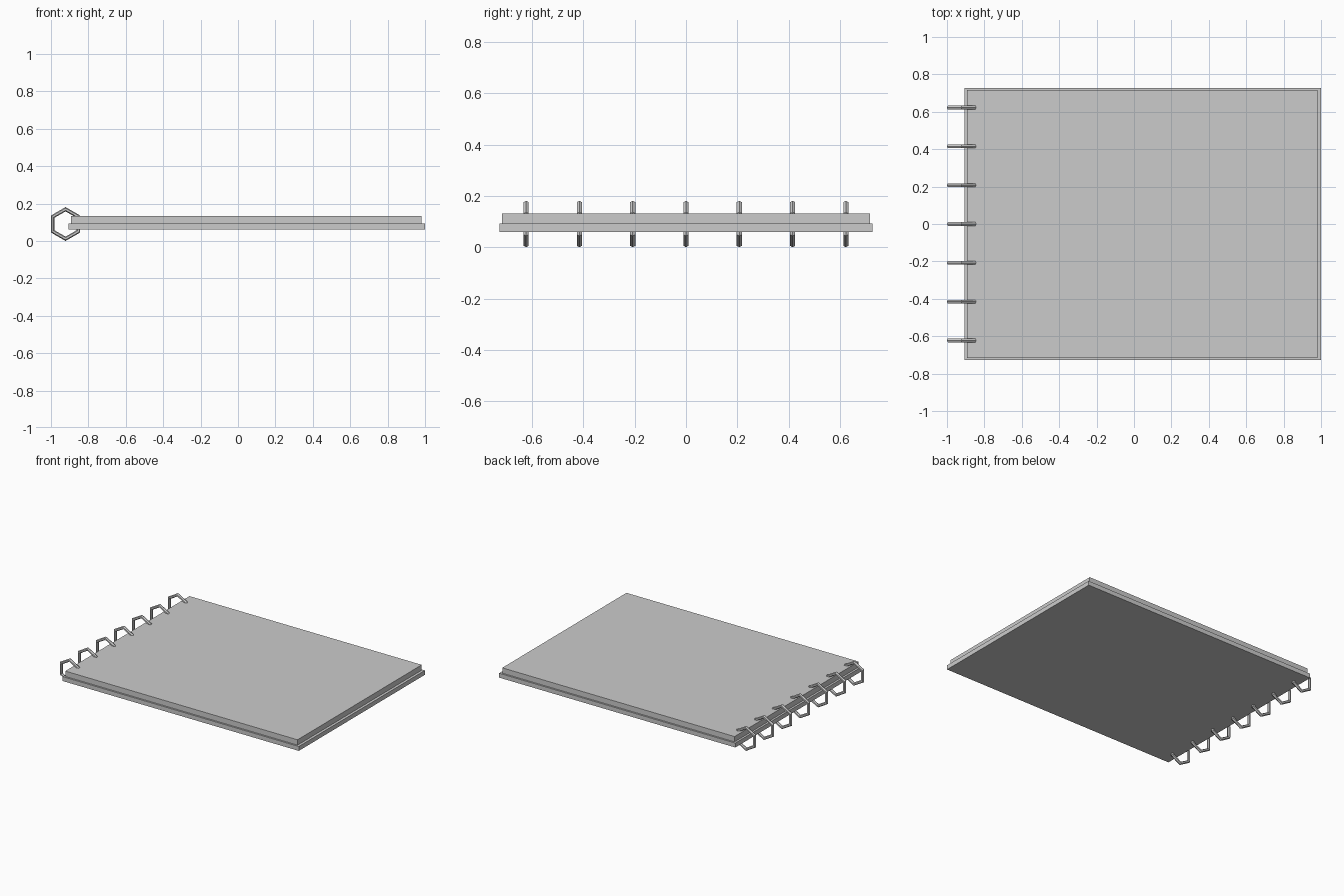
import bpy
from math import radians

if "Cube" in bpy.data.objects:
    bpy.data.objects.remove(bpy.data.objects["Cube"])


def slab(name, x0, x1, half_y, z0, z1):
    bpy.ops.mesh.primitive_cube_add(size=1, location=((x0 + x1) / 2, 0, (z0 + z1) / 2))
    ob = bpy.context.object
    ob.name = name
    ob.scale = (x1 - x0, 2 * half_y, z1 - z0)
    bpy.ops.object.transform_apply(location=False, rotation=False, scale=True)
    return ob


# back cover and slightly smaller page block
slab("back_cover", -0.907, 1.0, 0.727, 0.060, 0.092)
slab("page_block", -0.893, 0.982, 0.716, 0.093, 0.132)

# seven hexagonal binding rings, point up, threaded through the left edge
R, r = 0.079, 0.0115
for i in range(7):
    bpy.ops.mesh.primitive_torus_add(
        major_segments=6, minor_segments=6, major_radius=R, minor_radius=r,
        location=(-0.922, (i - 3) * 0.2075, R + r),
        rotation=(radians(90), radians(30), 0))
    bpy.context.object.name = f"binding_ring_{i + 1}"
